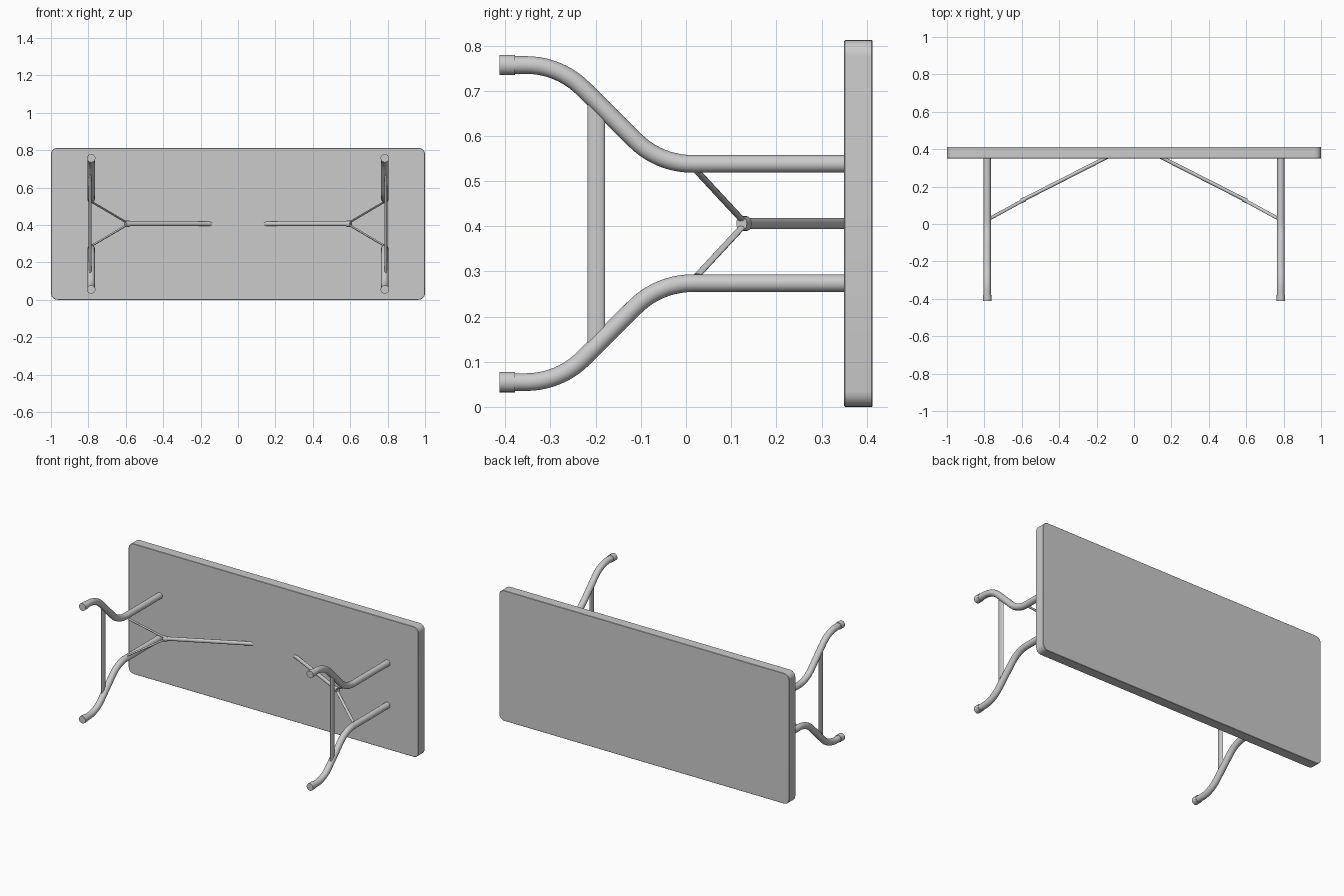
import bpy, bmesh, math
from mathutils import Vector, Matrix

if "Cube" in bpy.data.objects:
    bpy.data.objects.remove(bpy.data.objects["Cube"])

ZC = 0.406   # mid height of the model
LX = 0.785   # distance of leg frames from the centre


def finish(name, bm, angle=35):
    bmesh.ops.recalc_face_normals(bm, faces=bm.faces)
    me = bpy.data.meshes.new(name)
    bm.to_mesh(me)
    bm.free()
    ob = bpy.data.objects.new(name, me)
    bpy.context.collection.objects.link(ob)
    bpy.ops.object.select_all(action='DESELECT')
    ob.select_set(True)
    bpy.context.view_layer.objects.active = ob
    bpy.ops.object.shade_smooth_by_angle(angle=math.radians(angle))
    return ob


def sweep(name, path, wide, ru, rv, sides=20):
    """Oval tube along a path; 'wide' is the fixed direction of radius ru."""
    bm = bmesh.new()
    path = [Vector(p) for p in path]
    u = Vector(wide).normalized()
    rings = []
    for i, p in enumerate(path):
        t = (path[min(i + 1, len(path) - 1)] - path[max(i - 1, 0)]).normalized()
        v = t.cross(u).normalized()
        rings.append([bm.verts.new(p + u * ru * math.cos(a) + v * rv * math.sin(a))
                      for a in (2 * math.pi * k / sides for k in range(sides))])
    for a, b in zip(rings, rings[1:]):
        for k in range(sides):
            j = (k + 1) % sides
            bm.faces.new((a[k], a[j], b[j], b[k]))
    bm.faces.new(rings[0])
    bm.faces.new(rings[-1])
    return finish(name, bm)


def fillet(pts, radius, steps=10):
    """Round the inner corners of a polyline in the y-z plane."""
    pts = [Vector(p) for p in pts]
    out = [pts[0]]
    for a, c, b in zip(pts, pts[1:], pts[2:]):
        d1, d2 = (a - c).normalized(), (b - c).normalized()
        half = d1.angle(d2) / 2
        centre = c + (d1 + d2).normalized() * radius / math.sin(half)
        run = radius / math.tan(half)
        s = (c + d1 * run - centre).normalized()
        e = (c + d2 * run - centre).normalized()
        out += [centre + s.slerp(e, k / steps) * radius for k in range(steps + 1)]
    return out + [pts[-1]]


# Table top: slab with rounded corners and softened rims
bm = bmesh.new()
bmesh.ops.create_cube(bm, size=1, matrix=Matrix.Translation((0, 0.3815, ZC))
                      @ Matrix.Diagonal((2, 0.063, 2 * ZC, 1)))
corners = [e for e in bm.edges if abs(e.verts[0].co.y - e.verts[1].co.y) > 0.01]
bmesh.ops.bevel(bm, geom=corners, offset=0.035, segments=6, profile=0.5, affect='EDGES')
rims = [e for e in bm.edges if abs(e.verts[0].co.y - e.verts[1].co.y) < 0.001]
bmesh.ops.bevel(bm, geom=rims, offset=0.002, segments=1, profile=0.5, affect='EDGES')
finish("table_top", bm, 20)

for sx, side in ((-1, "left"), (1, "right")):
    x = sx * LX
    for sz, lev in ((1, "upper"), (-1, "lower")):
        tag = f"{side}_{lev}"
        # Bent tube leg
        zf = ZC + sz * 0.351
        path = fillet([(x, 0.355, ZC + sz * 0.132), (x, -0.06, ZC + sz * 0.132),
                       (x, -0.28, zf), (x, -0.411, zf)], 0.18)
        sweep("leg_" + tag, path, (1, 0, 0), 0.0195, 0.0195, 24)
        # Foot cap
        sweep("foot_cap_" + tag, [(x, -0.379, zf), (x, -0.413, zf)],
              (1, 0, 0), 0.0225, 0.0225, 24)
        # Forked brace arm
        sweep("brace_arm_" + tag, [(sx * 0.778, 0.025, ZC + sz * 0.115),
                                   (sx * 0.59, 0.128, ZC + sz * 0.004)],
              (sx * 0.45, 0.89, 0), 0.009, 0.005, 16)
    # Flattened cross bar, its ends cut along the slope of the legs
    xb = sx * 0.79
    bar = sweep("cross_bar_" + side, [(xb, -0.199, ZC - 0.246), (xb, -0.199, ZC + 0.246)],
                (0, 1, 0), 0.0195, 0.008, 20)
    for v in bar.data.vertices:
        v.co.z -= (v.co.y + 0.199) * math.copysign(1, v.co.z - ZC)
    # Main diagonal brace and its collar
    sweep("brace_rod_" + side, [(sx * 0.595, 0.128, ZC), (sx * 0.135, 0.362, ZC)],
          (0, 0, 1), 0.012, 0.010, 20)
    sweep("brace_collar_" + side, [(sx * 0.603, 0.123, ZC), (sx * 0.581, 0.134, ZC)],
          (0, 0, 1), 0.0165, 0.013, 16)
